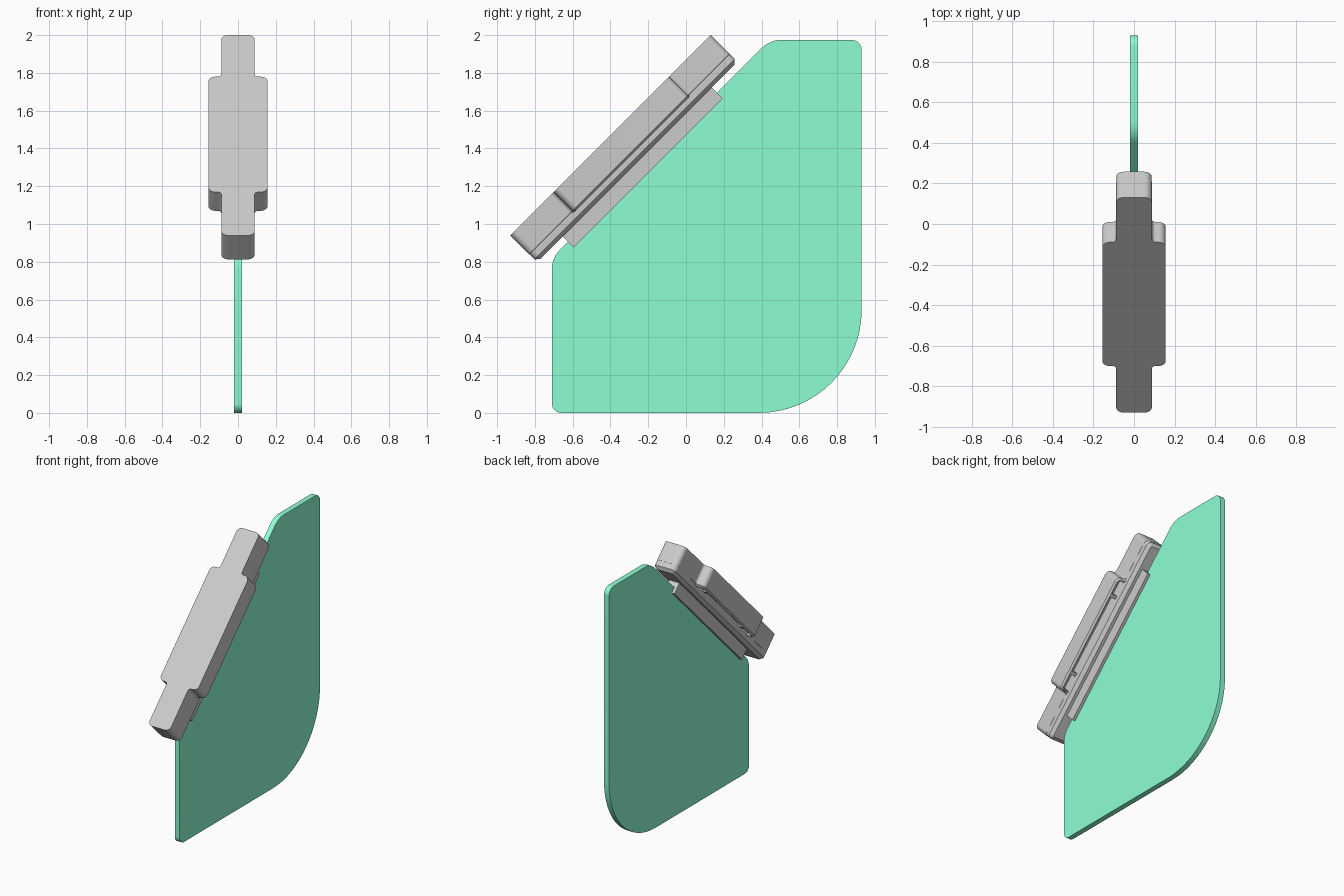
import bpy, bmesh, math
from mathutils import Matrix, Vector

if "Cube" in bpy.data.objects:
    bpy.data.objects.remove(bpy.data.objects["Cube"])


def fillet(points, seg=8):
    """Round each (x, y, radius) corner of a closed polygon."""
    out = []
    for i, (x, y, r) in enumerate(points):
        p = Vector((x, y))
        a = (Vector(points[i - 1][:2]) - p).normalized()
        b = (Vector(points[(i + 1) % len(points)][:2]) - p).normalized()
        if r <= 0:
            out.append(p)
            continue
        half = a.angle(b) / 2
        c = p + (a + b).normalized() * (r / math.sin(half))
        t = r / math.tan(half)
        s, e = p + a * t - c, p + b * t - c
        sweep = math.pi - 2 * half
        for k in range(seg + 1):
            w = sweep * k / seg
            out.append(c + (s * math.sin(sweep - w) + e * math.sin(w)) / math.sin(sweep))
    return out


def prism(name, pts, z0, z1, matrix, insets=()):
    """Extrude a profile; insets are (thickness, depth) steps on the z0 cap."""
    bm = bmesh.new()
    low = [bm.verts.new((p.x, p.y, z0)) for p in pts]
    top = [bm.verts.new((p.x, p.y, z1)) for p in pts]
    cap = bm.faces.new(low[::-1])
    bm.faces.new(top)
    n = len(pts)
    for i in range(n):
        j = (i + 1) % n
        bm.faces.new((low[i], low[j], top[j], top[i]))
    bmesh.ops.recalc_face_normals(bm, faces=bm.faces[:])
    for thick, depth in insets:
        bmesh.ops.inset_region(bm, faces=[cap], thickness=thick, depth=depth,
                               use_even_offset=True, use_boundary=True)
    me = bpy.data.meshes.new(name)
    bm.to_mesh(me)
    bm.free()
    ob = bpy.data.objects.new(name, me)
    ob.matrix_world = matrix
    bpy.context.collection.objects.link(ob)
    bpy.ops.object.select_all(action='DESELECT')
    ob.select_set(True)
    bpy.context.view_layer.objects.active = ob
    bpy.ops.object.shade_smooth_by_angle(angle=math.radians(30))
    return ob


def rect(w, u0, u1, r):
    return fillet([(-w, u0, r), (w, u0, r), (w, u1, r), (-w, u1, r)]) if r else \
        [Vector(p) for p in ((-w, u0), (w, u0), (w, u1), (-w, u1))]


SIDE = Matrix(((0, 0, 1, 0), (1, 0, 0, 0), (0, 1, 0, 0), (0, 0, 0, 1)))  # profile in y-z
TILT = Matrix.Rotation(math.radians(45), 4, 'X')                        # x, along slope, outward

# Green blade plate
plate = prism("blade_plate", fillet([
    (-0.71, 0, 0.05), (0.93, 0, 0.545), (0.93, 1.975, 0.055),
    (0.445, 1.975, 0.15), (-0.71, 0.82, 0.14)], 16), -0.02, 0.02, SIDE)
mat = bpy.data.materials.new("green")
mat.diffuse_color = (0.27, 0.99, 0.65, 1)
mat.use_nodes = True
mat.node_tree.nodes["Principled BSDF"].inputs["Base Color"].default_value = mat.diffuse_color
plate.data.materials.append(mat)

# Handle top: cross-shaped outline, hollow under the side wings
b, w, r = 0.088, 0.156, 0.035
u = (0.007, 0.332, 1.195, 1.507)
half = [(b, u[0], r), (b, u[1], 0.02), (w, u[1], r), (w, u[2], r), (b, u[2], 0.02), (b, u[3], r)]
outline = half + [(-x, y, q) for x, y, q in reversed(half)]
prism("handle_top", fillet(outline), 1.181, 1.322, TILT,
      [(0.012, 0.011), (0.008, 0), (0.001, -0.06)])

# Central bar with a chamfered underside
prism("handle_bar", rect(b - 0.0006, u[0] + 0.0006, u[3] - 0.0006, r), 1.142, 1.315, TILT,
      [(0.023, 0.021)])

# Small ribs across the hollow wings
for i, c in enumerate((0.47, 1.06)):
    prism(f"wing_rib_{i + 1}", rect(0.14, c - 0.012, c + 0.012, 0), 1.178, 1.28, TILT)

# Rail gripping the slanted edge of the plate
prism("clamp_rail", rect(0.042, 0.198, 1.315, 0), 1.039, 1.13, TILT)
